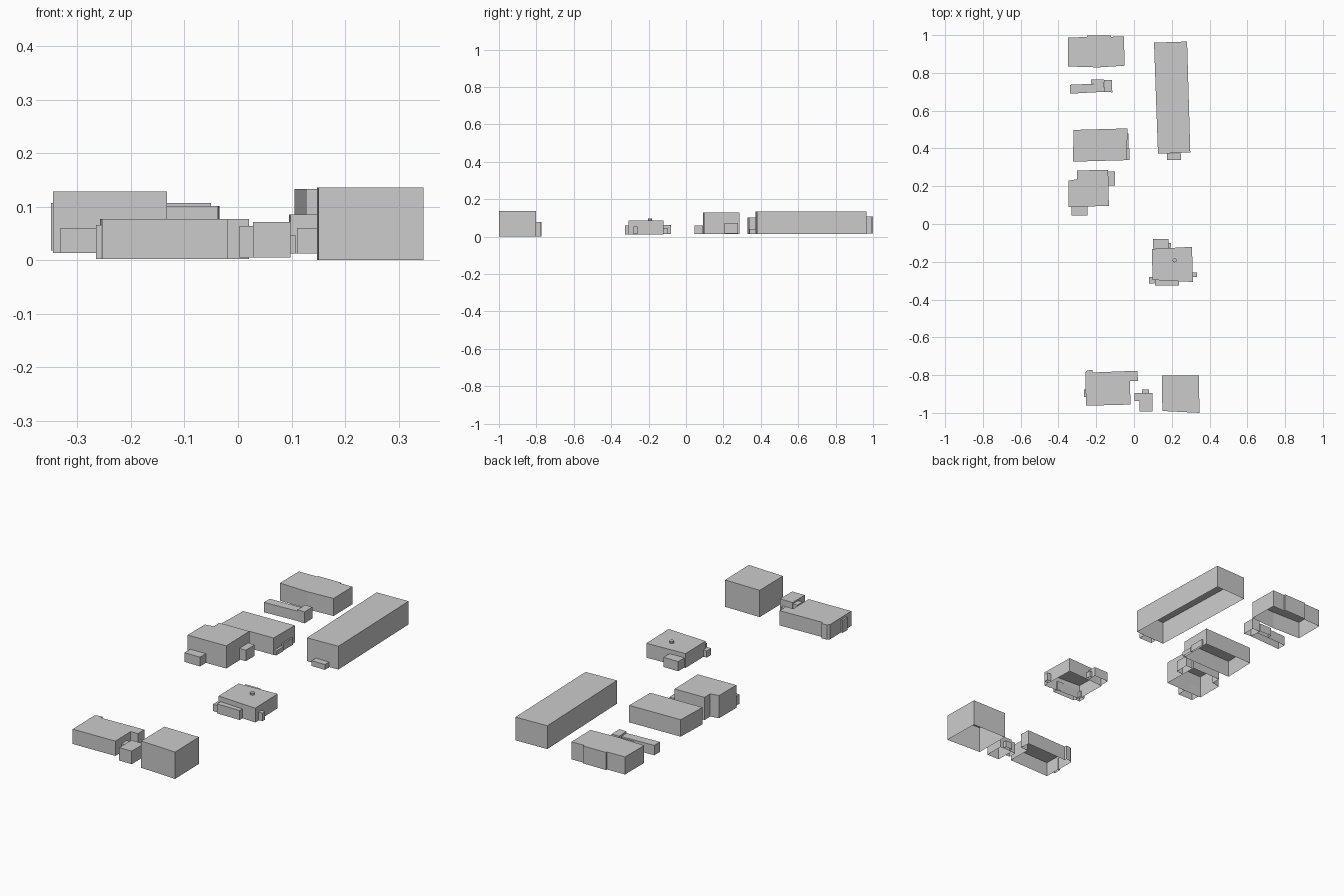
import bpy, bmesh
from math import cos, sin, pi


def block(name, pts, z0, z1):
    """Open-bottomed shell: walls along a footprint plus a flat roof."""
    area = sum(a[0] * b[1] - b[0] * a[1] for a, b in zip(pts, pts[1:] + pts[:1]))
    if area < 0:
        pts = pts[::-1]
    bm = bmesh.new()
    low = [bm.verts.new((x, y, z0)) for x, y in pts]
    top = [bm.verts.new((x, y, z1)) for x, y in pts]
    n = len(pts)
    for i in range(n):
        j = (i + 1) % n
        bm.faces.new((low[i], low[j], top[j], top[i]))
    bm.faces.new(top)
    me = bpy.data.meshes.new(name)
    bm.to_mesh(me)
    bm.free()
    ob = bpy.data.objects.new(name, me)
    bpy.context.collection.objects.link(ob)
    return ob


def box(name, x0, x1, y0, y1, z0, z1):
    return block(name, [(x0, y0), (x1, y0), (x1, y1), (x0, y1)], z0, z1)


# north-west hall
block("northwest_hall", [
    (-0.349, 0.834), (-0.19, 0.829), (-0.05, 0.838), (-0.053, 0.993),
    (-0.122, 0.991), (-0.122, 0.999), (-0.249, 0.997), (-0.249, 0.99),
    (-0.349, 0.987)], 0.018, 0.107)

# low shed row
block("shed_row", [(-0.338, 0.69), (-0.155, 0.7), (-0.16, 0.745), (-0.338, 0.737)],
      0.017, 0.067)
block("shed_end", [(-0.155, 0.7), (-0.115, 0.697), (-0.116, 0.761), (-0.158, 0.763)],
      0.017, 0.075)
box("shed_back_annex", -0.228, -0.158, 0.743, 0.766, 0.017, 0.06)

# long hall with entrance annex
block("long_hall", [(0.127, 0.372), (0.298, 0.379), (0.281, 0.966), (0.106, 0.96)],
      0.015, 0.133)
box("long_hall_entrance", 0.175, 0.249, 0.34, 0.374, 0.015, 0.042)

# middle hall with low side steps
block("middle_hall", [(-0.324, 0.33), (-0.037, 0.338), (-0.035, 0.506), (-0.319, 0.498)],
      0.015, 0.101)
box("middle_hall_side_step", -0.037, -0.024, 0.34, 0.40, 0.015, 0.038)
box("middle_hall_side_ramp", -0.036, -0.028, 0.40, 0.48, 0.015, 0.05)

# L-shaped house and its annexes
block("west_house", [
    (-0.346, 0.09), (-0.133, 0.096), (-0.137, 0.287), (-0.303, 0.283),
    (-0.301, 0.237), (-0.346, 0.229)], 0.013, 0.128)
box("west_house_east_annex", -0.137, -0.1, 0.205, 0.277, 0.017, 0.073)
box("west_house_front_annex", -0.332, -0.245, 0.045, 0.092, 0.013, 0.06)

# central house
block("central_house", [(0.095, -0.132), (0.307, -0.121), (0.312, -0.307), (0.098, -0.296)],
      0.012, 0.085)
box("central_house_porch", 0.11, 0.237, -0.326, -0.296, 0.012, 0.06)
box("central_house_corner_annex", 0.08, 0.108, -0.316, -0.28, 0.012, 0.046)
box("central_house_north_annex", 0.1, 0.182, -0.13, -0.08, 0.014, 0.063)
box("central_house_north_step", 0.182, 0.197, -0.125, -0.1, 0.014, 0.045)
box("central_house_east_annex", 0.308, 0.333, -0.28, -0.258, 0.014, 0.055)
block("central_house_chimney",
      [(0.215 + 0.011 * cos(i * pi / 4), -0.192 + 0.011 * sin(i * pi / 4)) for i in range(8)],
      0.085, 0.096)

# south-west hall with wing
block("southwest_hall", [
    (-0.254, -0.962), (-0.019, -0.956), (-0.021, -0.83), (0.021, -0.83),
    (0.018, -0.777), (-0.218, -0.786), (-0.22, -0.773), (-0.248, -0.775),
    (-0.258, -0.785)], 0.002, 0.077)
box("southwest_hall_side_annex", -0.265, -0.253, -0.915, -0.877, 0.002, 0.066)

# small shed
box("small_shed", 0.028, 0.098, -0.992, -0.894, 0.005, 0.071)
box("small_shed_west_annex", 0.003, 0.028, -0.938, -0.896, 0.005, 0.064)
box("small_shed_north_annex", 0.042, 0.08, -0.894, -0.875, 0.005, 0.04)

# south-east block
block("southeast_block", [(0.15, -0.99), (0.347, -1.0), (0.343, -0.803), (0.148, -0.802)],
      0.0, 0.136).location.z = 0.0
